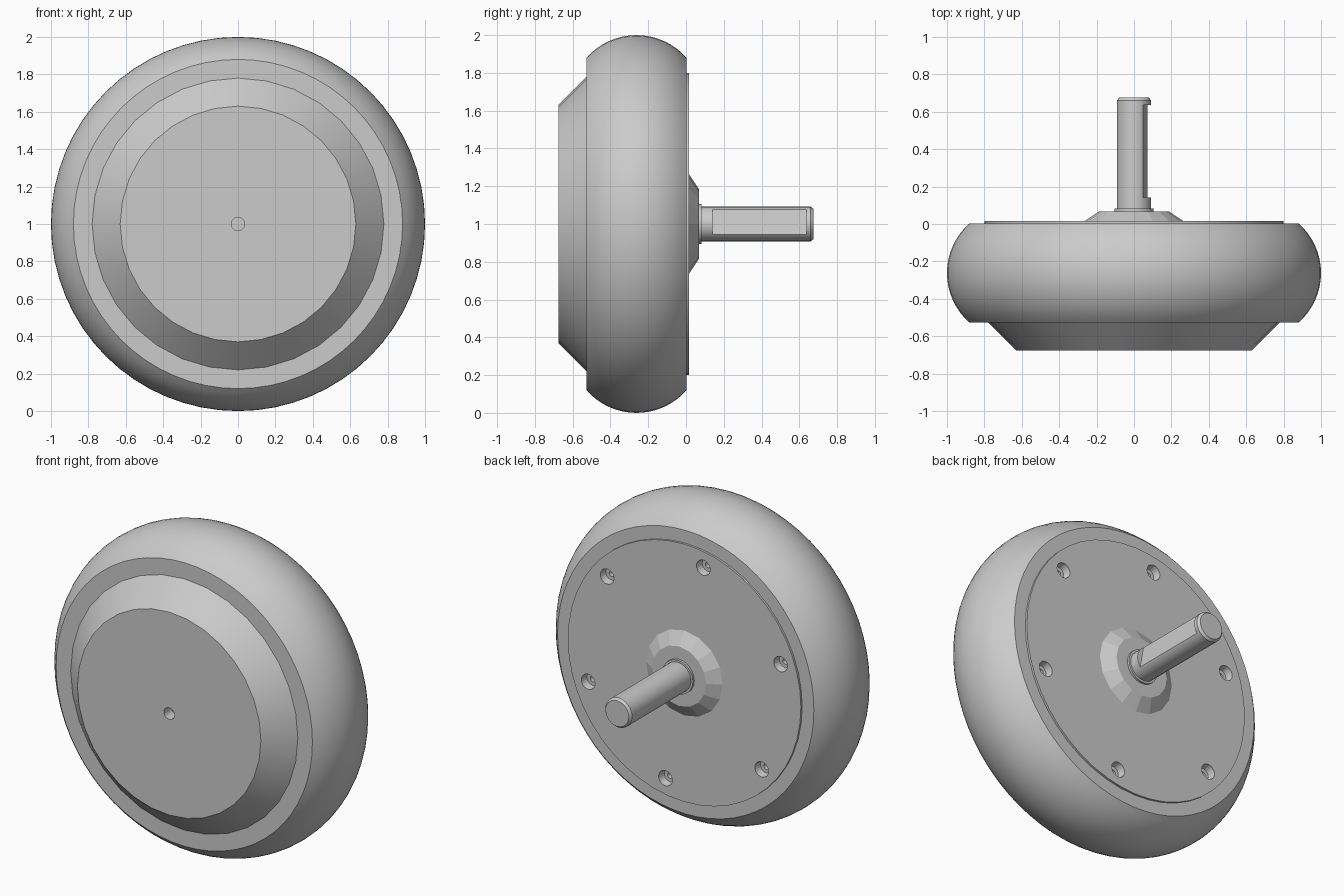
import bpy, bmesh, math
from mathutils import Matrix

if "Cube" in bpy.data.objects:
    bpy.data.objects.remove(bpy.data.objects["Cube"])

grey = bpy.data.materials.new("light_grey")
grey.diffuse_color = (0.6, 0.6, 0.6, 1)
grey.use_nodes = True
grey.node_tree.nodes["Principled BSDF"].inputs["Base Color"].default_value = grey.diffuse_color


def finish(name, bm, angle):
    bmesh.ops.recalc_face_normals(bm, faces=bm.faces)
    me = bpy.data.meshes.new(name)
    bm.to_mesh(me)
    bm.free()
    me.materials.append(grey)
    ob = bpy.data.objects.new(name, me)
    bpy.context.collection.objects.link(ob)
    smooth(ob, angle)
    return ob


def activate(ob):
    bpy.ops.object.select_all(action='DESELECT')
    ob.select_set(True)
    bpy.context.view_layer.objects.active = ob


def smooth(ob, angle):
    if angle:
        activate(ob)
        bpy.ops.object.shade_smooth_by_angle(angle=math.radians(angle))


def lathe(name, profile, sides, angle=0, closed=False, cx=0, cz=1):
    """Revolve (radius, y) points about a y-direction axis through (cx, cz)."""
    bm = bmesh.new()
    rings = []
    for r, y in profile:
        rings.append([bm.verts.new((cx + r * math.sin(2 * math.pi * i / sides), y,
                                    cz + r * math.cos(2 * math.pi * i / sides)))
                      for i in range(sides)])
    pairs = list(zip(rings, rings[1:]))
    if closed:
        pairs.append((rings[-1], rings[0]))
    for a, b in pairs:
        for i in range(sides):
            j = (i + 1) % sides
            bm.faces.new((a[i], a[j], b[j], b[i]))
    if not closed:
        bm.faces.new(rings[0])
        bm.faces.new(rings[-1])
    return finish(name, bm, angle)


def cut(target, cutter):
    mod = target.modifiers.new("cut", 'BOOLEAN')
    mod.operation = 'DIFFERENCE'
    mod.solver = 'EXACT'
    mod.object = cutter
    activate(target)
    bpy.ops.object.modifier_apply(modifier=mod.name)
    bpy.data.objects.remove(cutter)


# Rounded tyre: circular arc cross-section with flat side walls
mid, half, edge = -0.262, 0.265, 0.88
arc_r = (half ** 2 + 0.12 ** 2) / 0.24
span = math.asin(half / arc_r)
arc = []
for k in range(17):
    t = -span + 2 * span * k / 16
    arc.append((1 - arc_r + arc_r * math.cos(t), mid + arc_r * math.sin(t)))
lathe("tyre", [(0.76, mid - half)] + arc + [(0.76, mid + half)], 64, 35, closed=True)

# Front hub cap with centre hole
cap = lathe("front_cap", [(0.63, -0.675), (0.78, -0.527), (0.78, -0.45)], 32, 25)
cut(cap, lathe("centre_hole_cutter", [(0.036, -0.8), (0.036, -0.6)], 20))

# Back cover plate with six countersunk screw holes
plate = lathe("back_plate", [(0.8, -0.15), (0.8, 0.016)], 48, 30)
for k in range(6):
    a = math.radians(19.3 + 60 * k)
    cut(plate, lathe("screw_hole_cutter",
                     [(0.047, 0.1), (0.047, 0.01), (0.04, -0.03), (0.018, -0.03), (0.018, -0.08)],
                     20, cx=-0.7 * math.cos(a), cz=1 + 0.7 * math.sin(a)))

# Conical boss and thin collar around the shaft
lathe("shaft_boss", [(0.27, 0.0), (0.27, 0.012), (0.185, 0.068)], 16)
lathe("shaft_collar", [(0.105, 0.05), (0.105, 0.082)], 24, 30)

# Shaft with bevelled end and one slightly tilted flat
shaft = lathe("shaft", [(0.092, 0.05), (0.092, 0.66), (0.08, 0.675)], 24)
bm = bmesh.new()
bmesh.ops.create_cube(bm, size=1, matrix=(
    Matrix.Translation((0, 0, 1)) @ Matrix.Rotation(math.radians(-10), 4, 'Y')
    @ Matrix.Translation((0.111, 0.389, 0)) @ Matrix.Diagonal((0.1, 0.497, 0.4, 1))))
cut(shaft, finish("flat_cutter", bm, 0))
smooth(shaft, 20)
